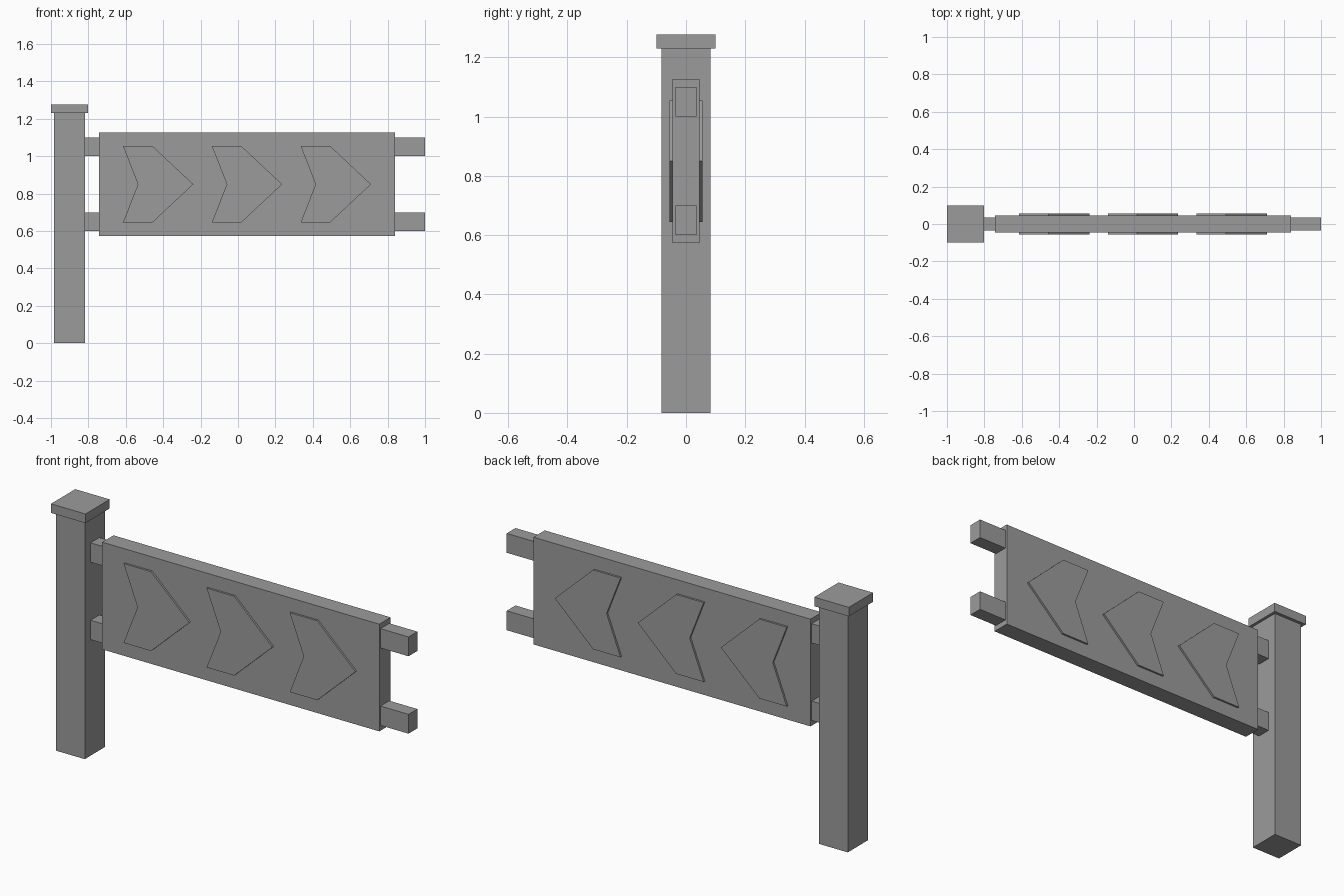
import bpy
import bmesh

cube = bpy.data.objects.get("Cube")
if cube:
    bpy.data.objects.remove(cube, do_unlink=True)

# Single flat grey
GREY = (0.33, 0.33, 0.33, 1.0)
grey = bpy.data.materials.new("plain_grey")
grey.use_nodes = True
grey.diffuse_color = GREY
shader = next(n for n in grey.node_tree.nodes if n.type == 'BSDF_PRINCIPLED')
shader.inputs["Base Color"].default_value = GREY


def prism(name, outline, half_depth):
    """Extrude an x-z outline symmetrically along y."""
    bm = bmesh.new()
    face = bm.faces.new([bm.verts.new((x, -half_depth, z)) for x, z in outline])
    extruded = bmesh.ops.extrude_face_region(bm, geom=[face])
    moved = [v for v in extruded["geom"] if isinstance(v, bmesh.types.BMVert)]
    bmesh.ops.translate(bm, verts=moved, vec=(0, 2 * half_depth, 0))
    bmesh.ops.recalc_face_normals(bm, faces=bm.faces)
    mesh = bpy.data.meshes.new(name)
    bm.to_mesh(mesh)
    bm.free()
    mesh.materials.append(grey)
    obj = bpy.data.objects.new(name, mesh)
    bpy.context.collection.objects.link(obj)
    return obj


def box(name, x0, x1, z0, z1, half_depth):
    return prism(name, [(x0, z0), (x1, z0), (x1, z1), (x0, z1)], half_depth)


# Post and its cap
box("post", -0.983, -0.818, 0, 1.23, 0.083)
box("post_cap", -1, -0.803, 1.23, 1.277, 0.099)

# Rails running from the post through the panel
for name, z in (("lower_rail", 0.6), ("upper_rail", 1.0)):
    box(name, -0.83, 1, z, z + 0.1, 0.036)

# Sign panel
box("panel", -0.744, 0.84, 0.573, 1.127, 0.046)

# Raised chevrons, showing on both faces of the panel
MID, HALF = 0.85, 0.205
for i in range(3):
    x = -0.615 + 0.475 * i
    prism("chevron_%d" % (i + 1),
          [(x, MID - HALF), (x + 0.157, MID - HALF), (x + 0.376, MID),
           (x + 0.157, MID + HALF), (x, MID + HALF), (x + 0.08, MID)], 0.056)
